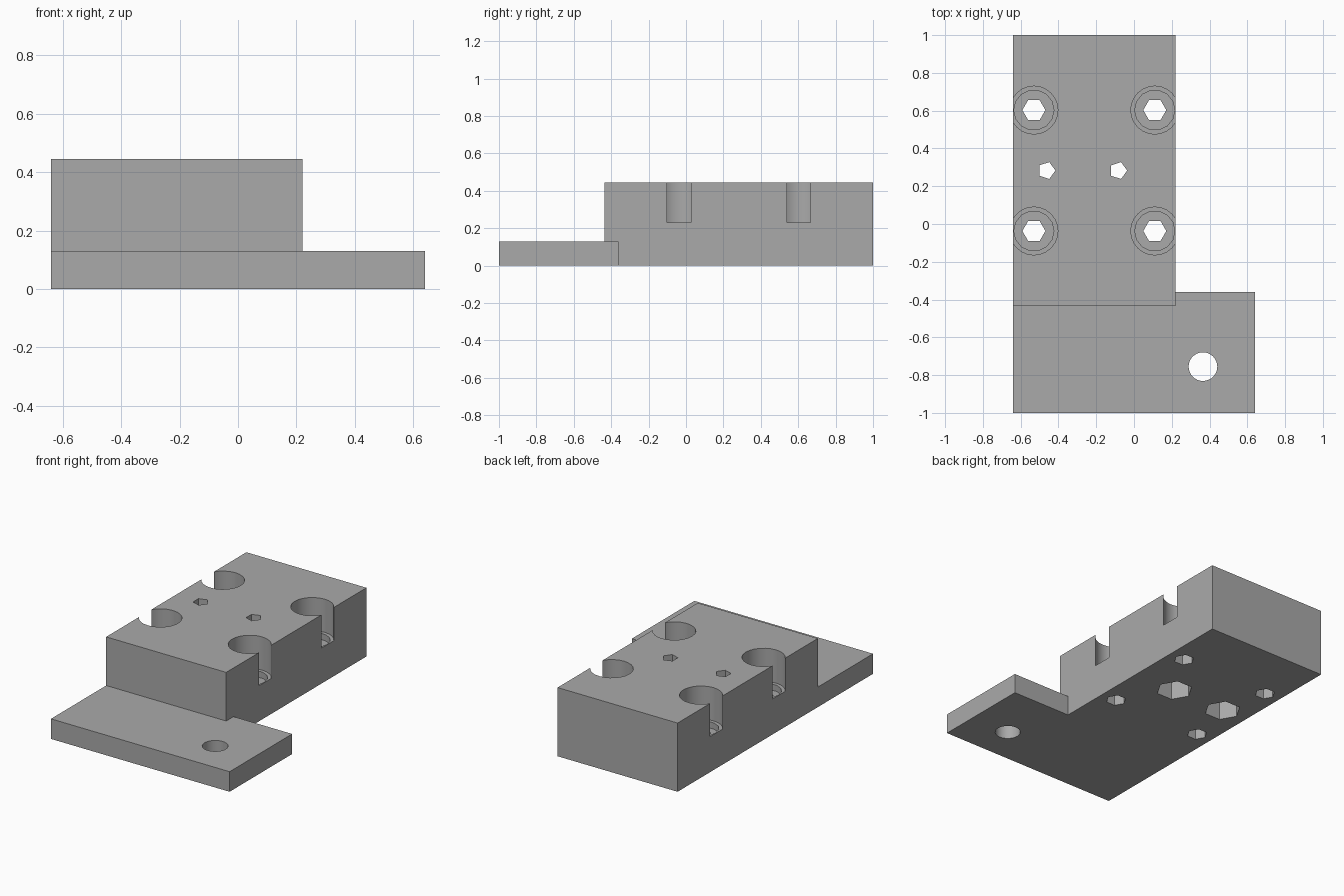
import bpy
import math

if "Cube" in bpy.data.objects:
    bpy.data.objects.remove(bpy.data.objects["Cube"], do_unlink=True)

grey = bpy.data.materials.new("plain grey")
grey.use_nodes = True
COLOUR = (0.4, 0.4, 0.4, 1)
grey.diffuse_color = COLOUR
grey.node_tree.nodes["Principled BSDF"].inputs["Base Color"].default_value = COLOUR


def box(name, low, high):
    centre = [(a + b) / 2 for a, b in zip(low, high)]
    bpy.ops.mesh.primitive_cube_add(size=1, location=centre)
    obj = bpy.context.object
    obj.name = name
    obj.scale = [b - a for a, b in zip(low, high)]
    bpy.ops.object.transform_apply(location=True, rotation=True, scale=True)
    obj.data.materials.append(grey)
    return obj


def combine(target, other, operation):
    mod = target.modifiers.new(operation, "BOOLEAN")
    mod.operation = operation
    mod.solver = "EXACT"
    mod.object = other
    bpy.context.view_layer.objects.active = target
    bpy.ops.object.modifier_apply(modifier=mod.name)
    bpy.data.objects.remove(other, do_unlink=True)


def drill(target, x, y, radius, sides, bottom, top):
    # Prism with its first corner pointing along +x
    bpy.ops.mesh.primitive_cylinder_add(
        vertices=sides, radius=radius, depth=top - bottom,
        location=(x, y, (top + bottom) / 2), rotation=(0, 0, -math.pi / 2))
    cutter = bpy.context.object
    cutter.hide_render = True
    cutter.data.materials.append(grey)
    combine(target, cutter, "DIFFERENCE")


HEIGHT, PLATE, SEAT = 0.445, 0.13, 0.23
UNDER, OVER = -0.1, 0.6

# Tall block joined to the low foot plate
bracket = box("mounting_bracket", (-0.64, -0.435, 0), (0.22, 1, HEIGHT))
foot = box("foot_plate", (-0.64, -1, 0), (0.64, -0.36, PLATE))
combine(bracket, foot, "UNION")

# Counterbored screw holes that break through the sides
for x in (-0.53, 0.11):
    for y in (-0.037, 0.603):
        drill(bracket, x, y, 0.127, 24, SEAT, OVER)
        drill(bracket, x, y, 0.106, 14, SEAT - 0.04, OVER)
        drill(bracket, x, y, 0.061, 6, UNDER, OVER)

# Small through holes with nut pockets underneath
for x in (-0.463, -0.083):
    drill(bracket, x, 0.283, 0.047, 5, UNDER, OVER)
    drill(bracket, x, 0.283, 0.11, 6, UNDER, SEAT)

# Round hole in the foot
drill(bracket, 0.365, -0.755, 0.076, 32, UNDER, OVER)

bpy.ops.object.select_all(action="DESELECT")
bracket.select_set(True)
bpy.context.view_layer.objects.active = bracket
bpy.ops.object.shade_smooth_by_angle(angle=math.radians(30))
